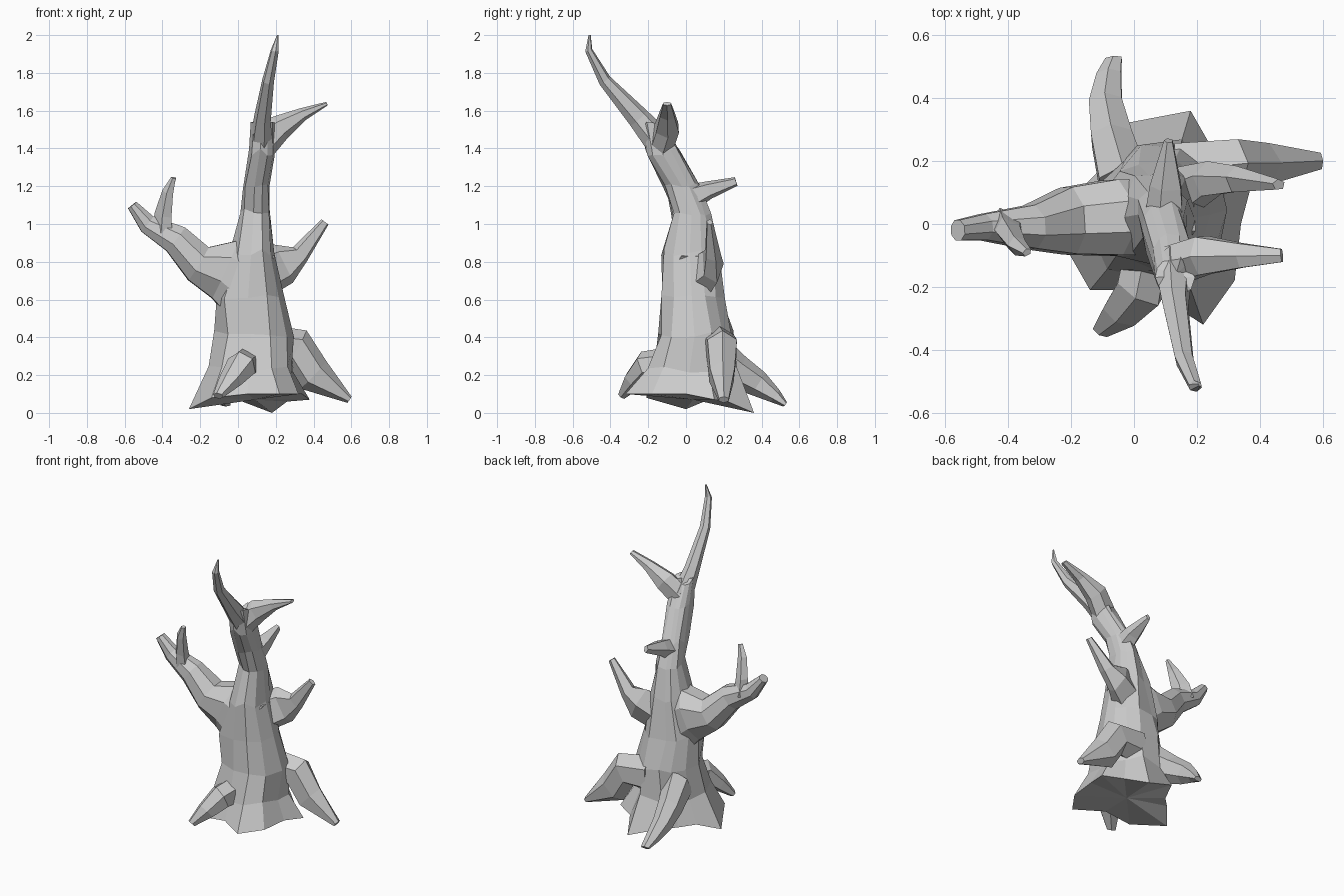
import bpy, bmesh, math, random
from mathutils import Vector

random.seed(4)


def loft(name, rings):
    """Skin a list of equal-length point rings, capped at both ends."""
    bm = bmesh.new()
    vs = [[bm.verts.new(p) for p in r] for r in rings]
    n = len(vs[0])
    for a, b in zip(vs, vs[1:]):
        for i in range(n):
            j = (i + 1) % n
            bm.faces.new((a[i], a[j], b[j], b[i]))
    for r in (vs[0], vs[-1]):
        c = bm.verts.new(sum((v.co for v in r), Vector()) / n)
        for i in range(n):
            bm.faces.new((r[i], r[(i + 1) % n], c))
    bmesh.ops.recalc_face_normals(bm, faces=bm.faces)
    me = bpy.data.meshes.new(name)
    bm.to_mesh(me)
    bm.free()
    ob = bpy.data.objects.new(name, me)
    bpy.context.collection.objects.link(ob)
    return ob


def limb(name, path, n=6):
    """Tapered limb through (x, y, z, half width, half height) stations."""
    pts = [Vector(p[:3]) for p in path]
    side = (pts[-1] - pts[0]).cross(Vector((0, 0, 1))).normalized()
    rings = []
    for k, p in enumerate(path):
        t = pts[min(k + 1, len(pts) - 1)] - pts[max(k - 1, 0)]
        up = side.cross(t).normalized()
        rings.append([pts[k] + side * p[3] * math.cos(a) + up * p[4] * math.sin(a)
                      for a in (math.tau * (i + 0.5) / n for i in range(n))])
    return loft(name, rings)


# Trunk: star-shaped foot narrowing into a leaning column
foot = [(.34, 0, .1), (.38, .15, .07), (.26, .22, .06), (.18, .36, 0),
        (-.03, .32, .08), (-.08, .2, .06), (-.16, .12, .07), (-.26, 0, .02),
        (-.14, -.21, .08), (.05, -.21, .1), (.22, -.32, .1), (.32, -.18, .1)]
angles = [math.atan2(p[1], p[0] - .07) for p in foot]
stations = [  # centre x, y, z, radius x, y, share of the foot shape
    (.08, .03, .23, .17, .17, .42), (.09, .05, .42, .19, .19, .1),
    (.07, .03, .62, .19, .17, 0), (.08, .02, .85, .12, .155, 0),
    (.09, .03, 1.06, .085, .1, 0), (.095, -.02, 1.2, .075, .095, 0),
    (.125, -.12, 1.38, .07, .09, 0), (.13, -.17, 1.53, .06, .06, 0)]
rings = [foot]
for cx, cy, z, rx, ry, s in stations:
    ring = []
    for a, f in zip(angles, foot):
        k = random.uniform(.9, 1.08)
        x, y = cx + rx * k * math.cos(a), cy + ry * k * math.sin(a)
        ring.append((x + (f[0] - x) * s, y + (f[1] - y) * s,
                     z + random.uniform(-.02, .02)))
    rings.append(ring)
loft("trunk", rings)

# Upper limbs
limb("top_branch", [(.125, -.13, 1.42, .065, .08), (.13, -.25, 1.56, .045, .06),
                    (.16, -.43, 1.76, .032, .035), (.195, -.515, 1.92, .022, .02),
                    (.21, -.51, 2.0, .004, .006)])
limb("top_right_branch", [(.13, -.13, 1.42, .07, .08), (.22, -.1, 1.51, .07, .07),
                          (.34, -.1, 1.58, .045, .035), (.47, -.1, 1.637, .024, .01)])
limb("back_stub", [(.1, .0, 1.13, .07, .08), (.105, .12, 1.18, .055, .05),
                   (.11, .265, 1.225, .015, .025)], 5)

# Left bough and its upright fork
limb("left_bough", [(.08, .02, .66, .13, .22), (-.07, .02, .76, .13, .18),
                    (-.21, .01, .79, .115, .11), (-.33, -.01, .92, .075, .085),
                    (-.48, -.01, 1.0, .045, .055), (-.56, -.02, 1.1, .035, .03)], 8)
limb("left_fork", [(-.4, -.01, .95, .05, .07), (-.395, -.03, 1.05, .04, .06),
                   (-.37, -.07, 1.17, .03, .035), (-.34, -.09, 1.245, .016, .012)], 5)

# Right side twig
limb("right_twig", [(.14, .09, .74, .09, .13), (.24, .14, .79, .06, .12),
                    (.33, .14, .84, .045, .055), (.46, .125, 1.01, .018, .025)], 5)

# Roots
limb("right_root", [(.13, .17, .35, .1, .12), (.31, .19, .34, .09, .11),
                    (.4, .19, .2, .075, .1), (.59, .2, .07, .03, .02)])
limb("back_root", [(-.03, .12, .32, .09, .12), (-.07, .27, .22, .075, .09),
                   (-.09, .38, .155, .06, .07), (-.08, .47, .09, .045, .04),
                   (-.065, .525, .045, .03, .015)])
limb("front_root", [(.04, -.08, .26, .08, .09), (.02, -.21, .25, .085, .08),
                    (-.04, -.28, .17, .065, .055), (-.105, -.34, .09, .03, .022)])
